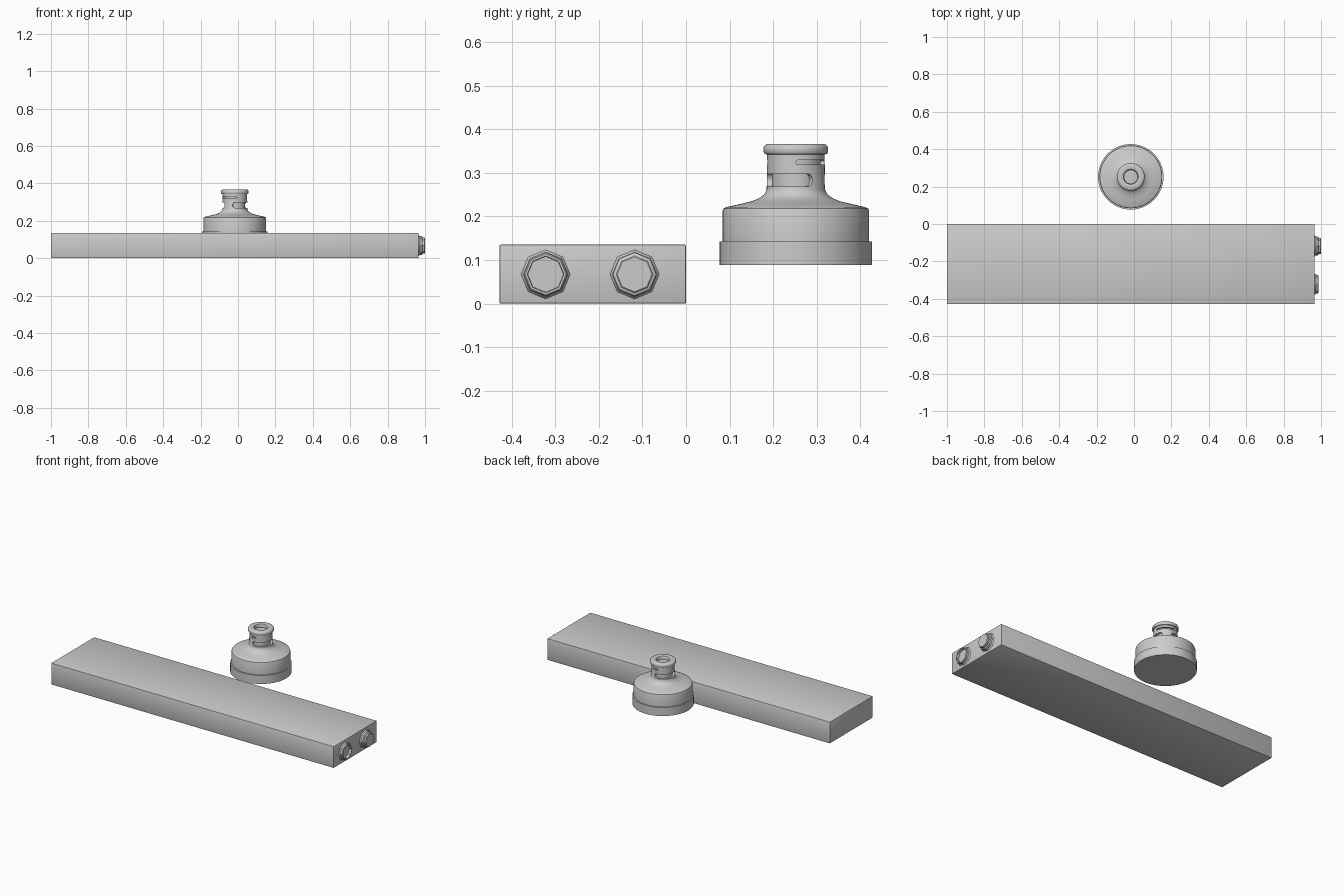
import bpy, bmesh
from math import cos, sin, pi, radians, sqrt
from mathutils import Matrix

if "Cube" in bpy.data.objects:
    bpy.data.objects.remove(bpy.data.objects["Cube"])


def add_object(name, bm, location=(0, 0, 0)):
    bmesh.ops.recalc_face_normals(bm, faces=bm.faces)
    mesh = bpy.data.meshes.new(name)
    bm.to_mesh(mesh)
    bm.free()
    obj = bpy.data.objects.new(name, mesh)
    obj.location = location
    bpy.context.collection.objects.link(obj)
    return obj


def smooth(obj, angle):
    bpy.ops.object.select_all(action="DESELECT")
    obj.select_set(True)
    bpy.context.view_layer.objects.active = obj
    bpy.ops.object.shade_smooth_by_angle(angle=radians(angle))


def lathe(name, profile, sides, location, turn=Matrix()):
    """Revolve (radius, height) points; both ends lie on the axis."""
    bm = bmesh.new()
    verts = [bm.verts.new((r, 0, z)) for r, z in profile]
    edges = [bm.edges.new(pair) for pair in zip(verts, verts[1:])]
    bmesh.ops.spin(bm, geom=verts + edges, cent=(0, 0, 0), axis=(0, 0, 1),
                   angle=2 * pi, steps=sides)
    bmesh.ops.remove_doubles(bm, verts=bm.verts, dist=1e-5)
    bmesh.ops.transform(bm, matrix=turn, verts=bm.verts)
    return add_object(name, bm, location)


def groove_cutter(name, start, end, z, half_height, inner, outer, location):
    """Arc-shaped slot with rounded ends, angles in degrees."""
    bm = bmesh.new()
    steps = 48
    rings = []
    for i in range(steps + 1):
        t = i / steps
        a = radians(start + (end - start) * t)
        from_end = min(t, 1 - t) * abs(radians(end - start)) * outer
        u = max(0, 1 - from_end / half_height)
        h = half_height * max(0.15, sqrt(1 - u * u))
        section = [(inner, -h), (outer, -h), (outer, h), (inner, h)]
        rings.append([bm.verts.new((r * cos(a), r * sin(a), z + dz))
                      for r, dz in section])
    for a, b in zip(rings, rings[1:]):
        for k in range(4):
            n = (k + 1) % 4
            bm.faces.new((a[k], a[n], b[n], b[k]))
    bm.faces.new(rings[0])
    bm.faces.new(rings[-1])
    cutter = add_object(name, bm, location)
    cutter.hide_render = True
    return cutter


# Long flat body
bm = bmesh.new()
bmesh.ops.create_cube(bm, size=1)
bmesh.ops.scale(bm, vec=(1.965, 0.428, 0.135), verts=bm.verts)
bmesh.ops.bevel(bm, geom=bm.edges[:], offset=0.003, segments=2,
                profile=0.5, affect="EDGES")
body = add_object("body", bm, (-0.0175, -0.214, 0.0675))
smooth(body, 40)

# Eight-sided ports on the end of the body
sideways = Matrix.Rotation(pi / 2, 4, "Y")
flange = [(0, -0.004), (0.058, -0.004), (0.055, 0.003), (0.051, 0.007), (0.05, 0.018)]
hollow = flange + [(0.047, 0.021), (0.042, 0.021), (0.041, 0.006), (0, 0.006)]
plugged = flange + [(0.047, 0.021), (0.043, 0.022), (0.043, 0.032),
                    (0.04, 0.035), (0, 0.035)]
for name, profile, y in (("open_port", hollow, -0.322), ("plugged_port", plugged, -0.118)):
    smooth(lathe(name, profile, 8, (0.965, y, 0.067), sideways), 35)

# Round cap with skirt, shoulder, neck and rolled lip
centre = (-0.017, 0.252, 0)
cap_profile = [
    (0, 0.088), (0.175, 0.088), (0.175, 0.142), (0.168, 0.142), (0.168, 0.213),
    (0.166, 0.218), (0.16, 0.221), (0.125, 0.229), (0.1, 0.235), (0.084, 0.242),
    (0.073, 0.25), (0.067, 0.261), (0.066, 0.342), (0.071, 0.343), (0.074, 0.348),
    (0.074, 0.358), (0.071, 0.363), (0.066, 0.366), (0.044, 0.366), (0.04, 0.364),
    (0.037, 0.358), (0.037, 0.345), (0, 0.345)]
cap = lathe("cap", cap_profile, 64, centre)

# Locking grooves on opposite sides of the neck
cutters = []
for side in (0, 180):
    cutters.append(groove_cutter("wide_groove_cutter", side - 100, side + 35,
                                 0.283, 0.014, 0.055, 0.08, centre))
    cutters.append(groove_cutter("narrow_groove_cutter", side, side + 100,
                                 0.324, 0.005, 0.057, 0.08, centre))
for cutter in cutters:
    mod = cap.modifiers.new("groove", "BOOLEAN")
    mod.object = cutter
    mod.operation = "DIFFERENCE"
    mod.solver = "EXACT"
bpy.context.view_layer.objects.active = cap
for mod in cap.modifiers[:]:
    bpy.ops.object.modifier_apply(modifier=mod.name)
for cutter in cutters:
    bpy.data.objects.remove(cutter)
smooth(cap, 35)
